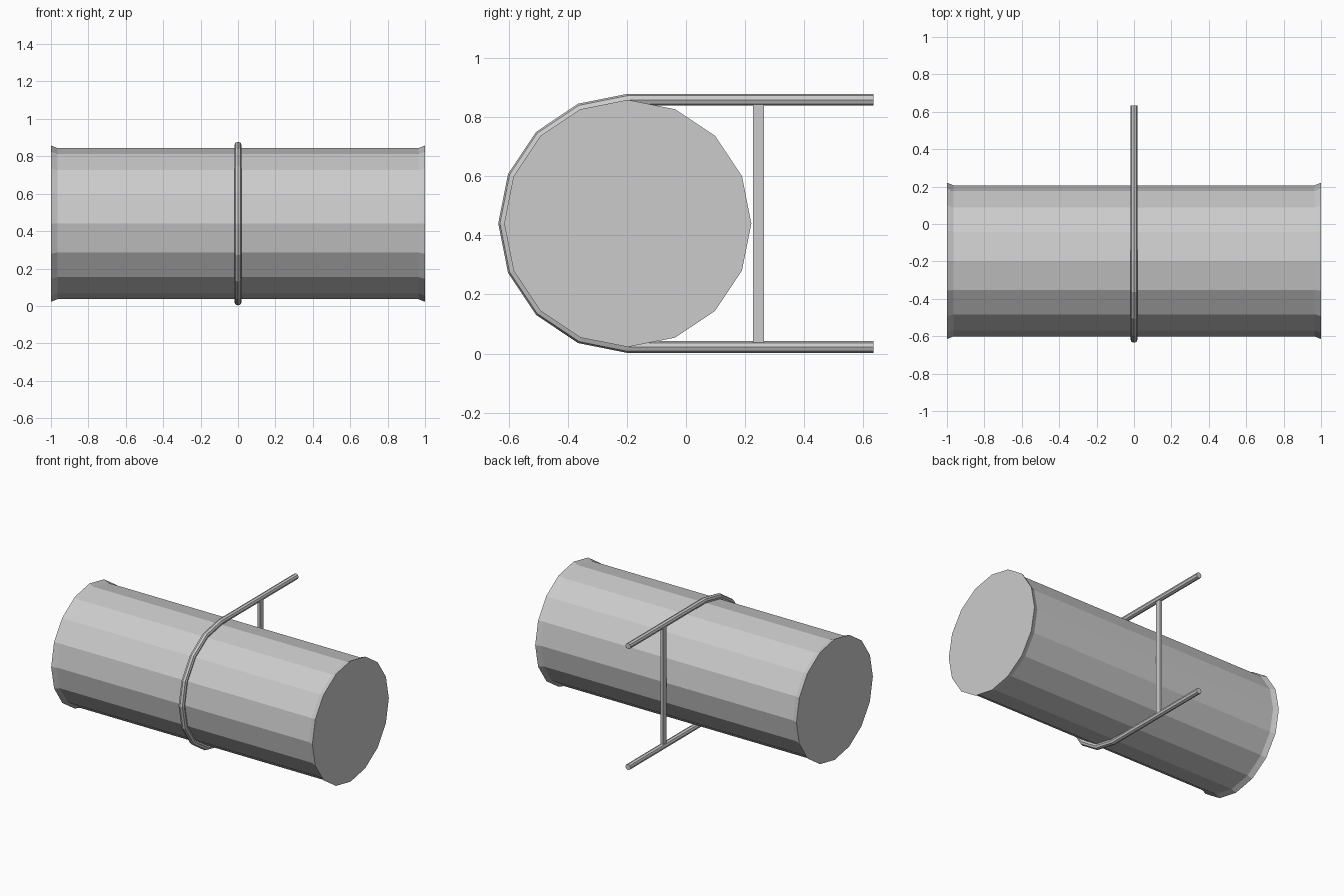
import bpy, bmesh
from math import cos, sin, pi
from mathutils import Vector

if "Cube" in bpy.data.objects:
    bpy.data.objects.remove(bpy.data.objects["Cube"])

CY, CZ, R = -0.197, 0.44, 0.418   # drum axis and rim radius


def make_object(name, bm):
    bmesh.ops.recalc_face_normals(bm, faces=bm.faces)
    mesh = bpy.data.meshes.new(name)
    bm.to_mesh(mesh)
    bm.free()
    ob = bpy.data.objects.new(name, mesh)
    bpy.context.collection.objects.link(ob)
    return ob


def skin_rings(name, rings):
    """Bridge closed rings of points and cap both ends."""
    bm = bmesh.new()
    rows = [[bm.verts.new(p) for p in ring] for ring in rings]
    n = len(rows[0])
    for a, b in zip(rows, rows[1:]):
        for i in range(n):
            j = (i + 1) % n
            bm.faces.new((a[i], a[j], b[j], b[i]))
    bm.faces.new(rows[0])
    bm.faces.new(rows[-1])
    return make_object(name, bm)


# Drum: 16-sided cylinder along x with a small flare at each end
profile = [(-1, R), (-0.965, 0.404), (0.965, 0.404), (1, R)]
skin_rings("drum", [[(x, CY + r * cos(i * pi / 8), CZ + r * sin(i * pi / 8))
                     for i in range(16)] for x, r in profile])

# U-shaped strap: 8-sided rod, half-way round the drum with two straight legs
T = 0.02
path = [Vector((0, 0.634, CZ + R))]
path += [Vector((0, CY + R * cos(a), CZ + R * sin(a)))
         for a in (pi / 2 + i * pi / 8 for i in range(9))]
path.append(Vector((0, 0.634, CZ - R)))
rings = []
for k, p in enumerate(path):
    d_in = (p - path[max(k - 1, 0)]).normalized()
    d_out = (path[min(k + 1, len(path) - 1)] - p).normalized()
    d = (d_in + d_out).normalized()
    side = Vector((0, d.z, -d.y))
    rings.append([p + T * (Vector((cos(i * pi / 4), 0, 0)) + side * sin(i * pi / 4))
                  for i in range(8)])
skin_rings("u_strap", rings)

# Upright crossbar joining the two legs
bm = bmesh.new()
bmesh.ops.create_cube(bm, size=1)
bmesh.ops.scale(bm, vec=(0.02, 0.037, 2 * R), verts=bm.verts)
bmesh.ops.translate(bm, vec=(0, 0.245, CZ), verts=bm.verts)
make_object("crossbar", bm)
